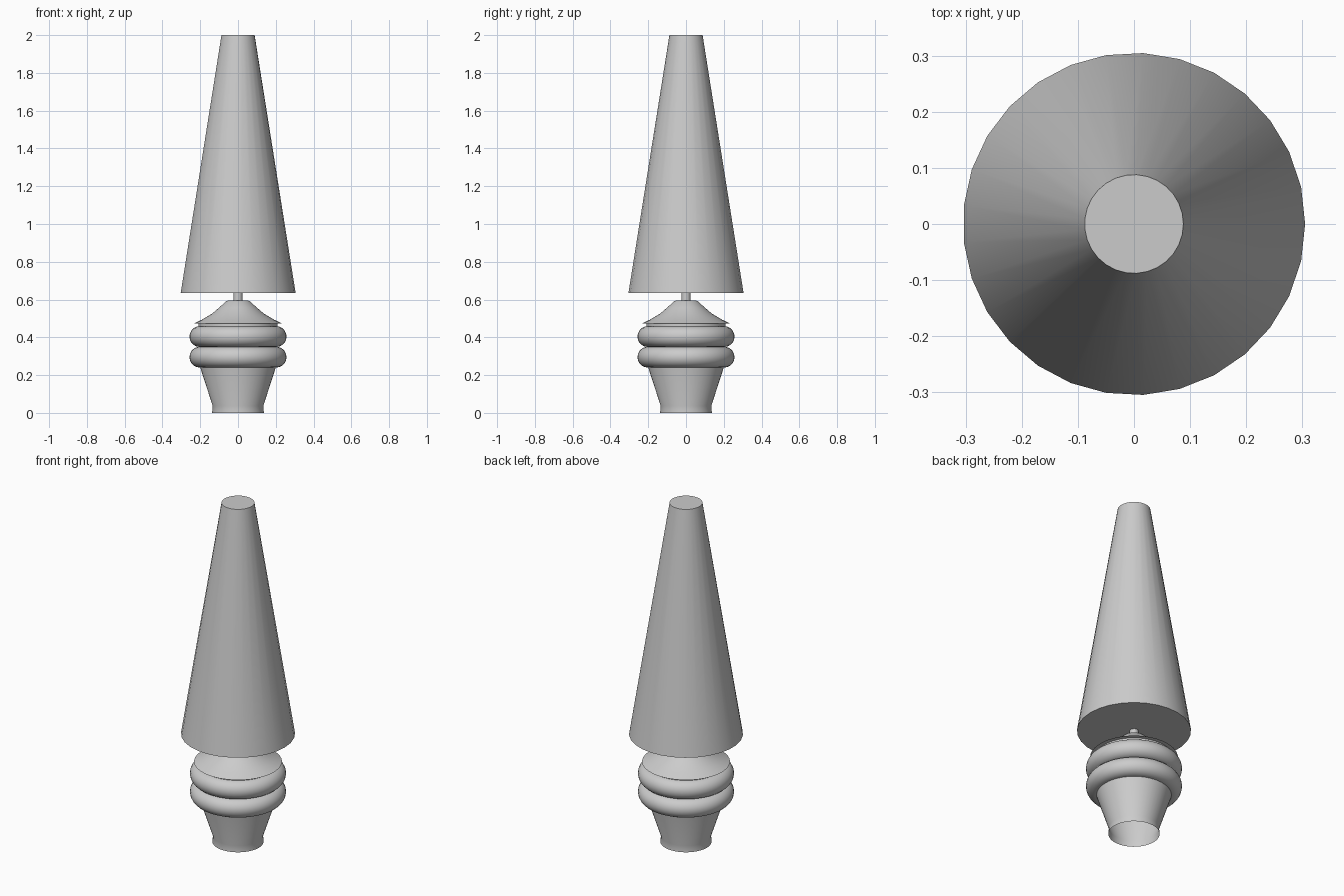
import bpy, bmesh
from math import cos, sin, tau, pi, radians

if "Cube" in bpy.data.objects:
    bpy.data.objects.remove(bpy.data.objects["Cube"])


def lathe(name, profile, sides, cap_bottom=False, cap_top=False, closed=False):
    """Revolve (radius, z) points around the z axis."""
    bm = bmesh.new()
    rings = [[bm.verts.new((r * cos(tau * i / sides), r * sin(tau * i / sides), z))
              for i in range(sides)] for r, z in profile]
    pairs = list(zip(rings, rings[1:]))
    if closed:
        pairs.append((rings[-1], rings[0]))
    for low, high in pairs:
        for i in range(sides):
            j = (i + 1) % sides
            bm.faces.new((low[i], low[j], high[j], high[i]))
    if cap_bottom:
        bm.faces.new(rings[0][::-1])
    if cap_top:
        bm.faces.new(rings[-1])
    bmesh.ops.recalc_face_normals(bm, faces=bm.faces)
    mesh = bpy.data.meshes.new(name)
    bm.to_mesh(mesh)
    bm.free()
    obj = bpy.data.objects.new(name, mesh)
    bpy.context.collection.objects.link(obj)
    bpy.ops.object.select_all(action='DESELECT')
    obj.select_set(True)
    bpy.context.view_layer.objects.active = obj
    bpy.ops.object.shade_smooth_by_angle(angle=radians(35))
    return obj


# flared foot with a short collar, open underneath
lathe("base", [(0.137, 0), (0.134, 0.037), (0.2, 0.24), (0.205, 0.46)], 48)

# two stacked rounded rings
for label, z in (("lower_ring", 0.295), ("upper_ring", 0.404)):
    lathe(label, [(0.202 + 0.055 * cos(tau * k / 20), z + 0.055 * sin(tau * k / 20))
                  for k in range(20)], 48, closed=True)

# neck and concave cap above the rings
lathe("neck", [(0.21, 0.45), (0.21, 0.472)], 48, cap_bottom=True)
lathe("cap", [(0.235, 0.472), (0.19, 0.494), (0.138, 0.525), (0.1, 0.557),
              (0.065, 0.589), (0.052, 0.595)], 48, cap_bottom=True, cap_top=True)

# stem
lathe("stem", [(0.024, 0.59), (0.024, 0.65)], 24, cap_bottom=True, cap_top=True)

# tall tapered shade
lathe("shade", [(0.305, 0.636), (0.088, 2.0)], 29, cap_bottom=True, cap_top=True)
